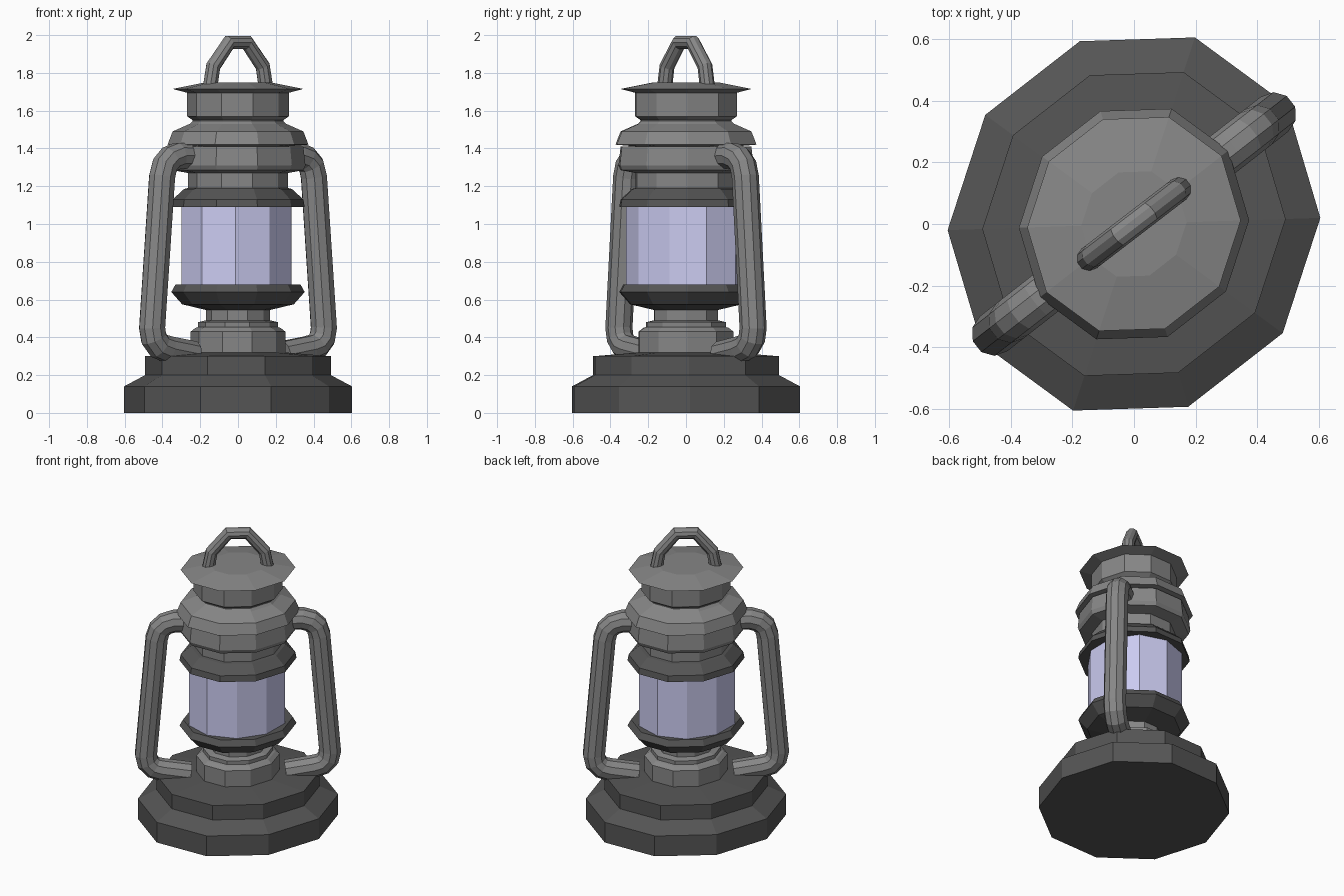
import bpy, bmesh, math

if "Cube" in bpy.data.objects:
    bpy.data.objects.remove(bpy.data.objects["Cube"])

# slightly skewed ten-sided cross-section shared by the whole body
AX, AY = (1.003, 0.033), (0.019, 1.045)


def material(name, color):
    mat = bpy.data.materials.new(name)
    mat.diffuse_color = (*color, 1)
    mat.use_nodes = True
    mat.node_tree.nodes["Principled BSDF"].inputs["Base Color"].default_value = mat.diffuse_color
    return mat


DARK = material("dark_metal", (.09, .09, .09))
METAL = material("grey_metal", (.24, .24, .24))
GLASS = material("pale_blue_glass", (.60, .60, .88))


def ring_point(angle, r):
    c, s = math.cos(angle) * r, math.sin(angle) * r
    return c * AX[0] + s * AY[0], c * AX[1] + s * AY[1]


def lathe(name, profile, mat=METAL, sides=10, turn=0.0):
    """Faceted solid from (radius, height) pairs, closed at both ends."""
    bm = bmesh.new()
    rings = []
    for r, z in profile:
        rings.append([bm.verts.new((*ring_point(math.radians(turn) + math.tau * i / sides, r), z))
                      for i in range(sides)])
    for a, b in zip(rings, rings[1:]):
        for i in range(sides):
            j = (i + 1) % sides
            bm.faces.new((a[i], a[j], b[j], b[i]))
    bm.faces.new(rings[0][::-1])
    bm.faces.new(rings[-1])
    me = bpy.data.meshes.new(name)
    bm.to_mesh(me)
    bm.free()
    me.materials.append(mat)
    ob = bpy.data.objects.new(name, me)
    bpy.context.collection.objects.link(ob)
    return ob


def tube(name, path, radius, angle):
    """Bent tube in a vertical plane turned to the given angle."""
    cu = bpy.data.curves.new(name, 'CURVE')
    cu.dimensions = '3D'
    cu.bevel_depth = radius
    cu.bevel_resolution = 3
    cu.use_fill_caps = True
    sp = cu.splines.new('POLY')
    sp.points.add(len(path) - 1)
    for p, (r, z) in zip(sp.points, path):
        p.co = (r, 0, z, 1)
    sp.use_smooth = False
    cu.materials.append(METAL)
    ob = bpy.data.objects.new(name, cu)
    ob.rotation_euler.z = math.radians(angle)
    bpy.context.collection.objects.link(ob)
    return ob


# stepped foot and fuel tank
lathe("base", [(.602, 0), (.602, .14), (.49, .20), (.49, .30), (.25, .32)], DARK)
lathe("tank_neck", [(.25, .30), (.25, .43), (.225, .45), (.21, .455), (.21, .48),
                    (.17, .49), (.17, .56)])
# bowl holding the glass
lathe("burner_bowl", [(.17, .545), (.295, .575), (.352, .64), (.33, .68), (.25, .68)], DARK)

# glass globe
lathe("glass_globe", [(.303, .67), (.303, 1.10)], GLASS, turn=18).location.x = -.008

# chimney: collar, vent rings and stack
lathe("glass_collar", [(.28, 1.09), (.352, 1.09), (.345, 1.13), (.285, 1.185), (.265, 1.19)], DARK)
lathe("lower_chimney", [(.265, 1.18), (.265, 1.30)])
lathe("lower_vent_ring", [(.265, 1.27), (.345, 1.285), (.356, 1.31), (.345, 1.41), (.25, 1.41)])
lathe("upper_vent_ring", [(.25, 1.41), (.372, 1.42), (.345, 1.49), (.255, 1.53), (.24, 1.545), (.24, 1.57)])
lathe("chimney_stack", [(.24, 1.55), (.268, 1.57), (.268, 1.70)])
lathe("cap", [(.25, 1.69), (.345, 1.715), (.17, 1.75)])

# side tubes, one on each side of the body
side_path = [(.25, 1.36), (.40, 1.362), (.455, 1.345), (.492, 1.31), (.51, 1.25),
             (.577, .45), (.566, .395), (.53, .355), (.475, .338), (.30, .31)]
for side, turn in (("right", 38), ("left", 218)):
    tube("side_tube_" + side, side_path, .072, turn)

# carrying loop on the cap
half = [(.185, 1.73), (.165, 1.835), (.06, 1.96)]
tube("carry_loop", half + [(-r, z) for r, z in half[::-1]], .04, 37.5)
